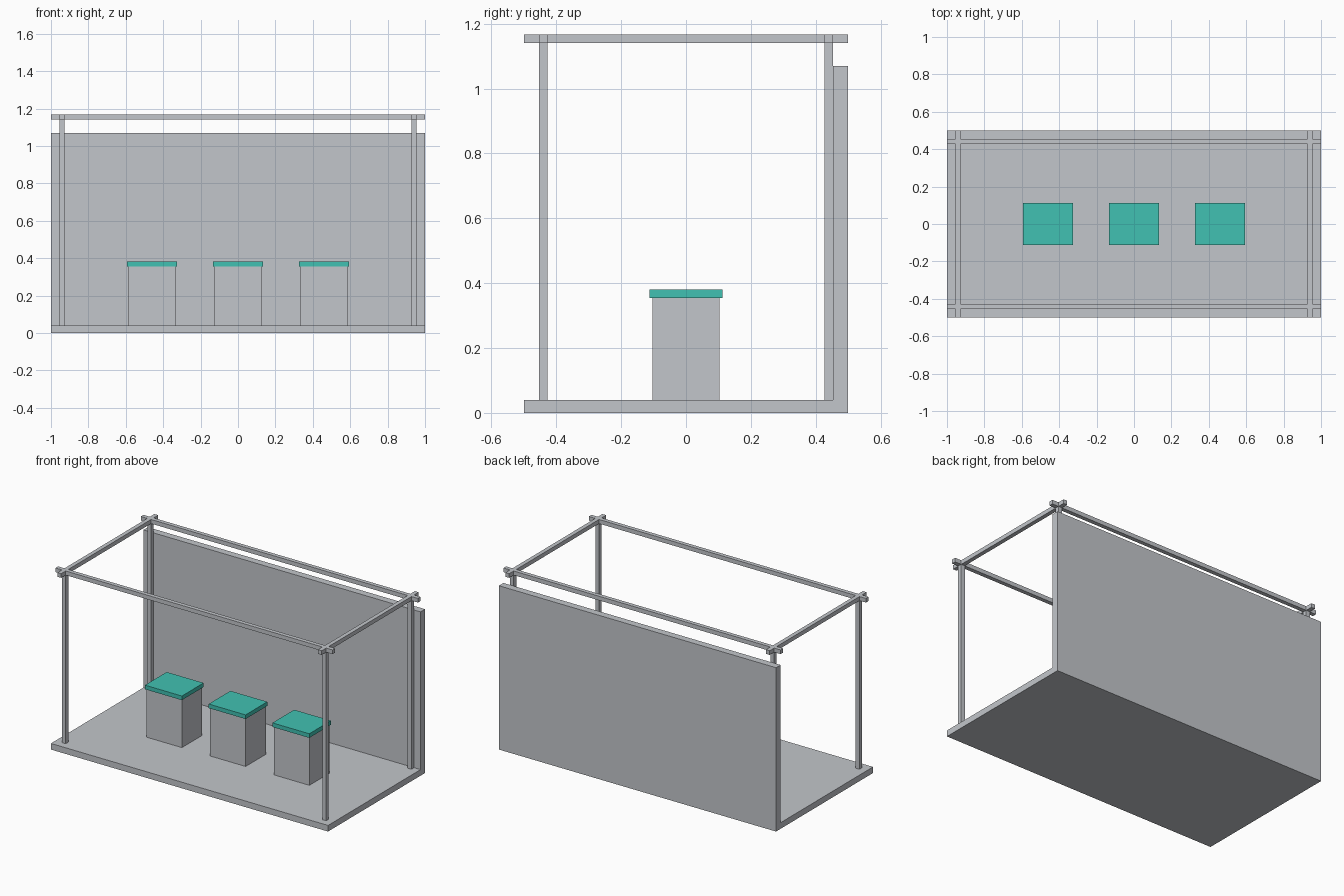
import bpy

cube = bpy.data.objects.get("Cube")
if cube:
    bpy.data.objects.remove(cube, do_unlink=True)


def make_material(name, rgb):
    mat = bpy.data.materials.new(name)
    mat.use_nodes = True
    mat.diffuse_color = (*rgb, 1)
    mat.node_tree.nodes["Principled BSDF"].inputs["Base Color"].default_value = (*rgb, 1)
    return mat


grey = make_material("light_grey", (0.545, 0.565, 0.597))
teal = make_material("teal", (0.053, 0.533, 0.445))


def box(name, x, y, z, mat):
    """Box spanning the (low, high) range on each axis."""
    spans = (x, y, z)
    bpy.ops.mesh.primitive_cube_add(size=1, location=[(a + b) / 2 for a, b in spans])
    ob = bpy.context.object
    ob.name = name
    ob.scale = [b - a for a, b in spans]
    bpy.ops.object.transform_apply(location=False, rotation=False, scale=True)
    ob.data.materials.append(mat)
    return ob


def around(centre, half):
    return (centre - half, centre + half)


FLOOR = 0.04
BEAM_LOW, BEAM_TOP = 1.14, 1.167
POST_X, POST_Y, BAR = 0.94, 0.44, 0.0135
FULL_X, FULL_Y = (-1, 1), (-0.5, 0.5)

# Floor and back wall
box("floor", FULL_X, FULL_Y, (0, FLOOR), grey)
box("back_wall", FULL_X, (POST_Y + BAR, 0.5), (FLOOR, 1.069), grey)

# Corner posts
for side, sx in (("right", -1), ("left", 1)):
    for end, sy in (("front", -1), ("back", 1)):
        box(f"{end}_{side}_post", around(sx * POST_X, BAR), around(sy * POST_Y, BAR),
            (FLOOR, BEAM_LOW), grey)

# Crossing roof beams that overhang the posts
for end, sy in (("front", -1), ("back", 1)):
    box(f"{end}_beam", FULL_X, around(sy * POST_Y, BAR), (BEAM_LOW, BEAM_TOP), grey)
for side, sx in (("right", -1), ("left", 1)):
    box(f"{side}_beam", around(sx * POST_X, BAR), FULL_Y, (BEAM_LOW, BEAM_TOP), grey)

# Row of pedestals with overhanging tops
for side, x in (("right", -0.46), ("middle", 0), ("left", 0.46)):
    box(f"{side}_pedestal", around(x, 0.128), around(0, 0.104), (FLOOR, 0.354), grey)
    box(f"{side}_pedestal_top", around(x, 0.133), around(0, 0.112), (0.354, 0.381), teal)
